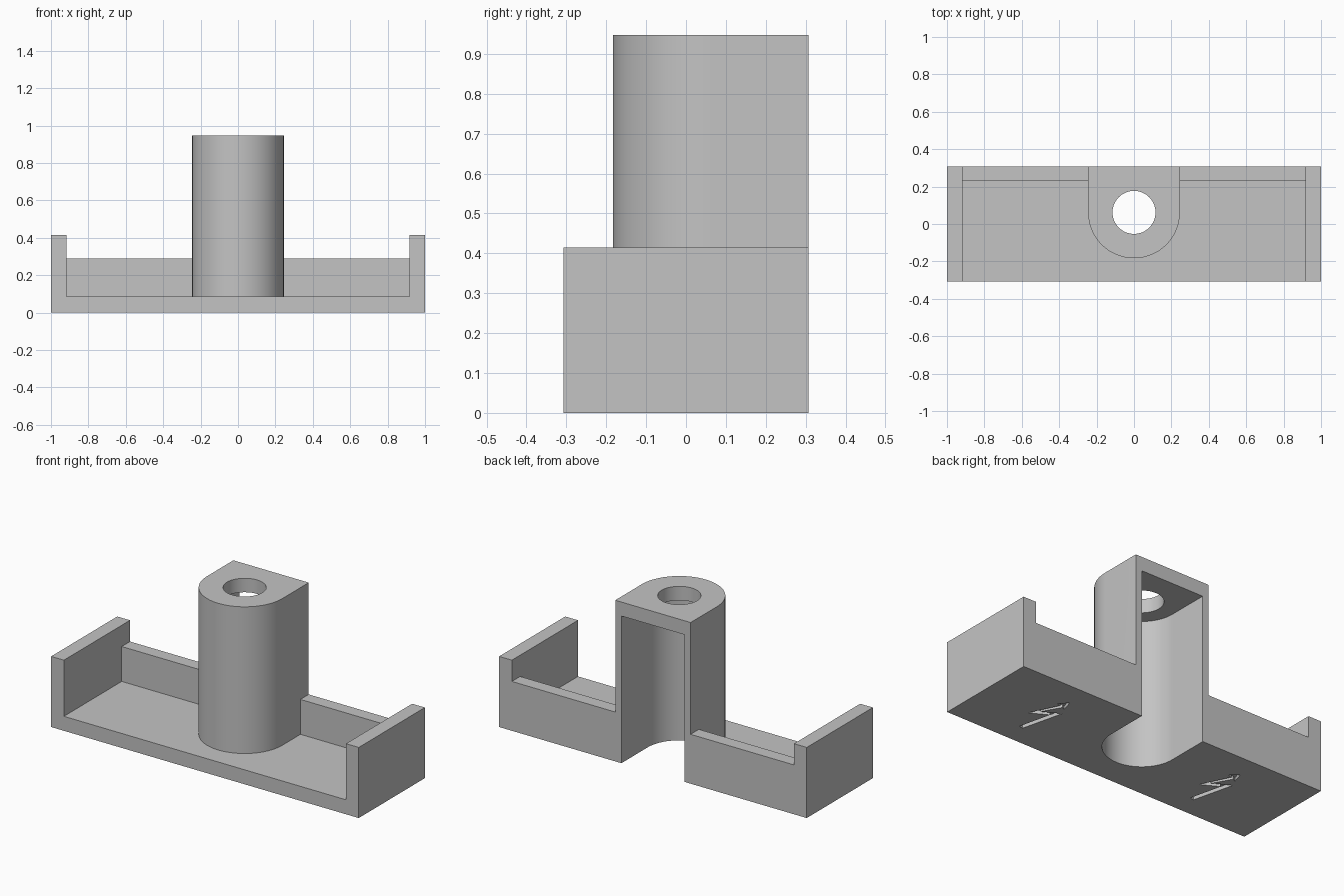
import bpy
import bmesh
import math

cube = bpy.data.objects.get("Cube")
if cube:
    bpy.data.objects.remove(cube, do_unlink=True)

grey = bpy.data.materials.new("plain grey")
grey.use_nodes = True
colour = (0.55, 0.55, 0.55, 1)
grey.diffuse_color = colour
grey.node_tree.nodes["Principled BSDF"].inputs["Base Color"].default_value = colour

WIDTH, BACK, WALL = 1.0, 0.307, 0.083
TOWER_Y, TOWER_TOP = 0.062, 0.947


def prism(name, outline, low, high, axis="z"):
    """Extrude a closed outline along z, or along y for a front profile."""
    bm = bmesh.new()
    place = (lambda a, b: (a, b, low)) if axis == "z" else (lambda a, b: (a, low, b))
    face = bm.faces.new([bm.verts.new(place(a, b)) for a, b in outline])
    grown = bmesh.ops.extrude_face_region(bm, geom=[face])["geom"]
    step = high - low
    offset = (0, 0, step) if axis == "z" else (0, step, 0)
    bmesh.ops.translate(bm, vec=offset, verts=[v for v in grown if isinstance(v, bmesh.types.BMVert)])
    bmesh.ops.recalc_face_normals(bm, faces=bm.faces[:])
    mesh = bpy.data.meshes.new(name)
    bm.to_mesh(mesh)
    bm.free()
    mesh.materials.append(grey)
    obj = bpy.data.objects.new(name, mesh)
    bpy.context.collection.objects.link(obj)
    return obj


def arch(radius, back, steps=48):
    """Half circle facing the front with straight sides to the back."""
    arc = [(radius * math.cos(math.pi * (1 + i / steps)),
            TOWER_Y + radius * math.sin(math.pi * (1 + i / steps))) for i in range(steps + 1)]
    return arc + [(radius, back), (-radius, back)]


def combine(target, other, operation):
    mod = target.modifiers.new(other.name, "BOOLEAN")
    mod.operation = operation
    mod.solver = "EXACT"
    mod.object = other
    bpy.context.view_layer.objects.active = target
    bpy.ops.object.modifier_apply(modifier=mod.name)
    bpy.data.objects.remove(other, do_unlink=True)


# Tray: floor and end walls as one front profile, then the low back wall
inner = WIDTH - WALL
body = prism("holder_body", [(-WIDTH, 0), (WIDTH, 0), (WIDTH, 0.415), (inner, 0.415),
                             (inner, 0.085), (-inner, 0.085), (-inner, 0.415), (-WIDTH, 0.415)],
             -BACK, BACK, "y")
back_wall = prism("back_wall", [(-0.95, 0.04), (0.95, 0.04), (0.95, 0.29), (-0.95, 0.29)],
                  0.23, BACK, "y")
combine(body, back_wall, "UNION")

# Round-fronted tower, hollow and open at the back and below
combine(body, prism("tower", arch(0.245, BACK), 0.0, TOWER_TOP), "UNION")
combine(body, prism("tower_hollow", arch(0.205, BACK + 0.1), -0.1, 0.865), "DIFFERENCE")

# Round hole through the tower roof
hole = [(0.115 * math.cos(math.tau * i / 64), TOWER_Y + 0.115 * math.sin(math.tau * i / 64))
        for i in range(64)]
combine(body, prism("roof_hole", hole, 0.8, 1.1), "DIFFERENCE")

# Two shallow zigzag arrows cut into the underside
zigzag = [(0.02, -0.185), (-0.04, 0.06), (0.06, 0.005), (0, 0.11), (-0.02, 0.1), (0, 0.17),
          (0.045, 0.125), (0.02, 0.12), (0.1, -0.045), (0, 0.01), (0.045, -0.18)]
for centre in (-0.575, 0.575):
    arrow = prism("arrow_recess", [(x + centre, y) for x, y in zigzag], -0.1, 0.02)
    combine(body, arrow, "DIFFERENCE")

# Smooth curved walls with crisp edges
bpy.ops.object.select_all(action="DESELECT")
body.select_set(True)
bpy.context.view_layer.objects.active = body
bpy.ops.object.shade_smooth_by_angle(angle=math.radians(30))
